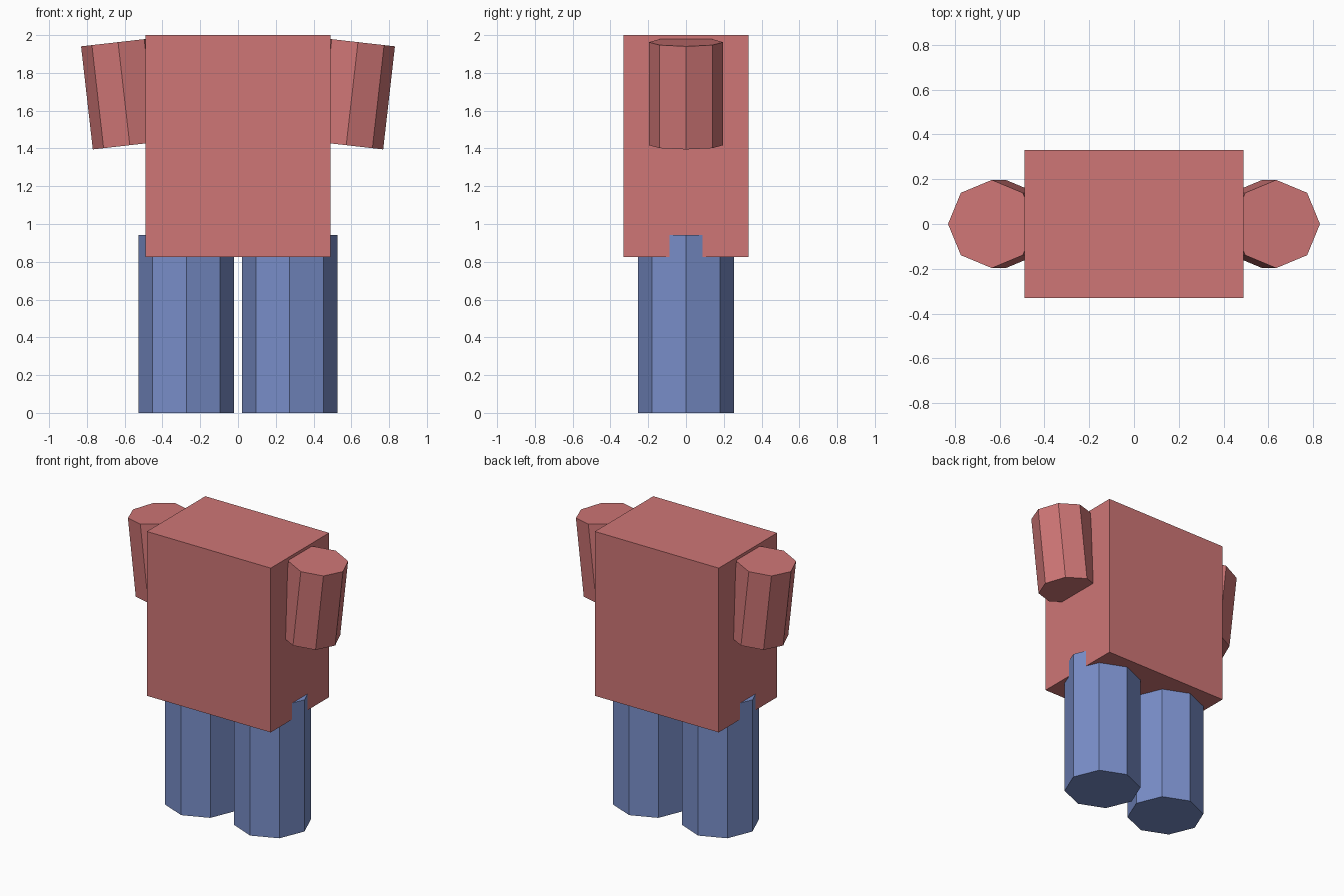
import bpy
from math import radians

if "Cube" in bpy.data.objects:
    bpy.data.objects.remove(bpy.data.objects["Cube"])


def material(name, rgb):
    mat = bpy.data.materials.new(name)
    mat.diffuse_color = (*rgb, 1.0)
    mat.use_nodes = True
    mat.node_tree.nodes["Principled BSDF"].inputs["Base Color"].default_value = mat.diffuse_color
    return mat


red = material("red_cloth", (0.62, 0.18, 0.18))
blue = material("blue_cloth", (0.19, 0.27, 0.58))


def finish(name, mat):
    obj = bpy.context.object
    obj.name = name
    obj.data.materials.append(mat)
    return obj


def limb(name, radius, length, location, tilt, mat):
    # Eight-sided prism with corners on its x and y axes
    bpy.ops.mesh.primitive_cylinder_add(
        vertices=8, radius=radius, depth=length,
        location=location, rotation=(0, tilt, 0))
    return finish(name, mat)


# Torso block
bpy.ops.mesh.primitive_cube_add(size=1, location=(0, 0, 1.4125))
torso = finish("torso", red)
torso.scale = (0.98, 0.66, 1.175)

# Mirrored legs and tilted sleeves
for side, sign in (("left", -1), ("right", 1)):
    limb(f"{side}_leg", 0.253, 0.942, (sign * 0.273, 0, 0.471), 0, blue)
    limb(f"{side}_sleeve", 0.197, 0.549, (sign * 0.604, 0, 1.69),
         sign * radians(6.5), red)
